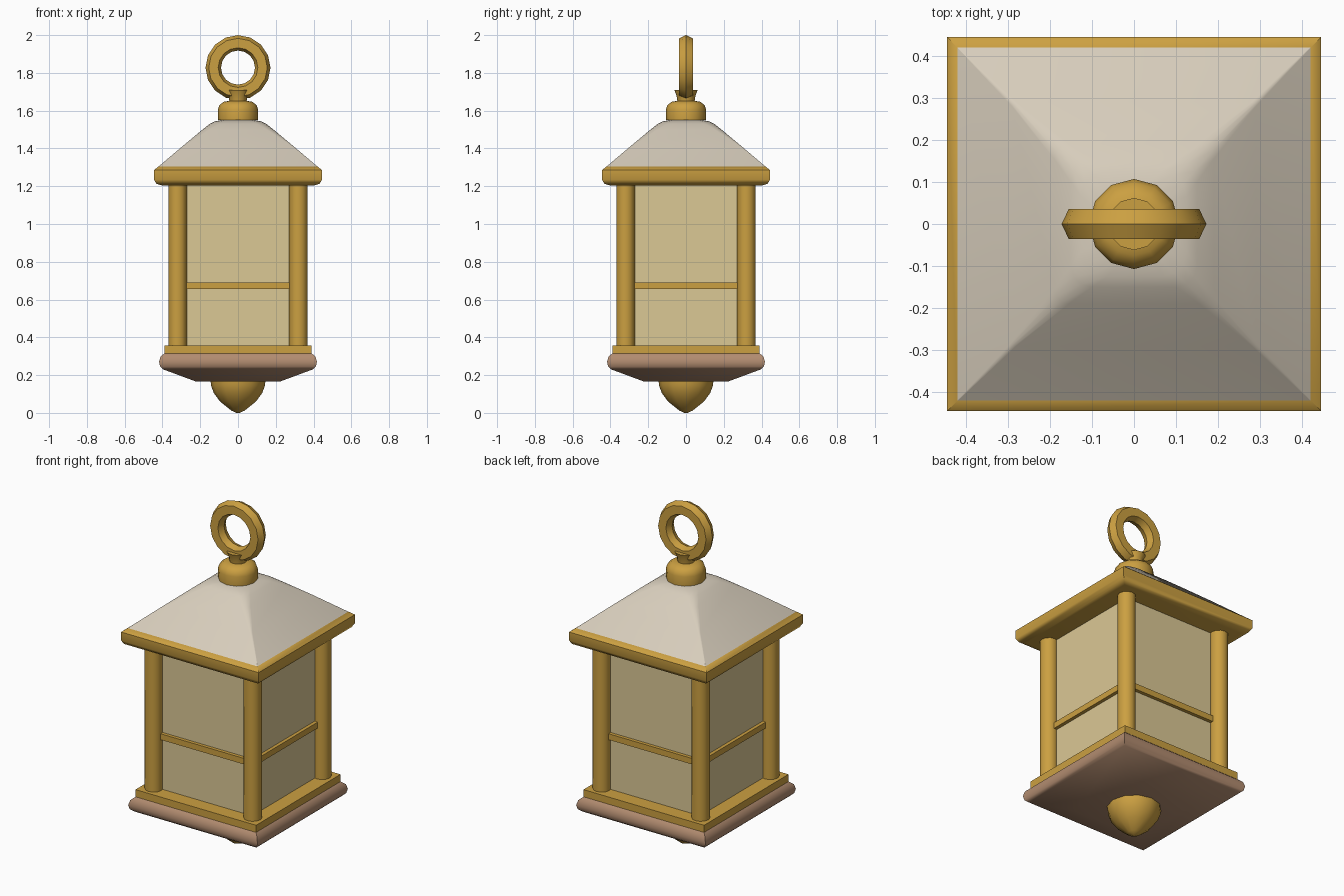
import bpy, bmesh
from math import sin, cos, pi, radians

cube = bpy.data.objects.get("Cube")
if cube:
    bpy.data.objects.remove(cube, do_unlink=True)


def material(name, rgb):
    m = bpy.data.materials.new(name)
    m.use_nodes = True
    m.diffuse_color = (*rgb, 1)
    m.node_tree.nodes["Principled BSDF"].inputs["Base Color"].default_value = (*rgb, 1)
    return m


gold = material("aged gold", (0.60, 0.35, 0.053))
stone = material("pale stone", (0.68, 0.61, 0.50))
glass = material("warm frosted glass", (0.71, 0.58, 0.30))
clay = material("rosy clay", (0.445, 0.262, 0.162))


def build(name, rings, mat, angle=35, closed=False):
    """Skin a stack of point rings; cap the ends, or join them into a loop."""
    bm = bmesh.new()
    loops = [[bm.verts.new(p) for p in ring] for ring in rings]
    n = len(loops[0])
    pairs = list(zip(loops, loops[1:]))
    if closed:
        pairs.append((loops[-1], loops[0]))
    else:
        bm.faces.new(loops[0][::-1])
        bm.faces.new(loops[-1])
    for a, b in pairs:
        for i in range(n):
            j = (i + 1) % n
            bm.faces.new((a[i], a[j], b[j], b[i]))
    bmesh.ops.remove_doubles(bm, verts=bm.verts, dist=0.0005)
    bmesh.ops.recalc_face_normals(bm, faces=bm.faces)
    me = bpy.data.meshes.new(name)
    bm.to_mesh(me)
    bm.free()
    me.materials.append(mat)
    ob = bpy.data.objects.new(name, me)
    bpy.context.scene.collection.objects.link(ob)
    bpy.ops.object.select_all(action="DESELECT")
    ob.select_set(True)
    bpy.context.view_layer.objects.active = ob
    bpy.ops.object.shade_smooth_by_angle(angle=radians(angle))
    return ob


def square(half, z, r=0.0, n=1):
    """Square ring whose corners are rounded by r with n points each."""
    pts = []
    for k, (sx, sy) in enumerate([(1, 1), (-1, 1), (-1, -1), (1, -1)]):
        for i in range(n):
            a = k * pi / 2 + (i / (n - 1) * pi / 2 if n > 1 else pi / 4)
            pts.append((sx * (half - r) + r * cos(a), sy * (half - r) + r * sin(a), z))
    return pts


def circle(r, z, n=12, x=0, y=0):
    return [(x + r * cos(2 * pi * i / n), y + r * sin(2 * pi * i / n), z) for i in range(n)]


def square_stack(name, profile, mat, angle=35):
    return build(name, [square(h, z) for h, z in profile], mat, angle)


def turned(name, profile, mat, n=12, x=0, y=0, angle=35):
    return build(name, [circle(r, z, n, x, y) for r, z in profile], mat, angle)


# Base and ledge
square_stack("base", [(0.22, 0.165), (0.395, 0.23), (0.412, 0.245), (0.418, 0.27),
                      (0.41, 0.298), (0.39, 0.315)], clay, 40)
square_stack("base_ledge", [(0.39, 0.31), (0.39, 0.357)], gold)

# Glass body with a crossbar around it
square_stack("glass_body", [(0.305, 0.35), (0.305, 1.21)], glass)
square_stack("crossbar", [(0.325, 0.655), (0.325, 0.69)], gold)

# Corner posts
for side, x in (("left", 0.32), ("right", -0.32)):
    for end, y in (("front", -0.32), ("back", 0.32)):
        turned(f"{end}_{side}_post", [(0.049, 0.35), (0.049, 1.22)], gold, 12, x, y)

# Eaves and roof
square_stack("eaves", [(0.405, 1.205), (0.432, 1.213), (0.445, 1.235),
                       (0.445, 1.285), (0.42, 1.305)], gold, 50)
roof = [(0.422, 1.303, 0.001), (0.29, 1.415, 0.01), (0.19, 1.498, 0.035), (0.15, 1.53, 0.05),
        (0.125, 1.543, 0.06), (0.08, 1.552, 0.06)]
build("roof", [square(h, z, r, 4) for h, z, r in roof], stone)

# Collar and flared neck
turned("collar", [(0.105, 1.55), (0.107, 1.605), (0.098, 1.63), (0.075, 1.647),
                  (0.045, 1.652)], gold, 12, angle=45)
turned("neck", [(0.045, 1.645), (0.05, 1.68), (0.062, 1.71)], gold)

# Hanging ring with a six-sided section
section = [(0.172, 0), (0.155, 0.036), (0.105, 0.036),
           (0.09, 0), (0.105, -0.036), (0.155, -0.036)]
segments = 16
build("hanging_ring",
      [[(r * cos(a), y, 1.828 + r * sin(a)) for r, y in section]
       for a in (2 * pi * i / segments for i in range(segments))],
      gold, 30, closed=True)

# Bottom finial
turned("finial", [(0.008, 0.0), (0.035, 0.012), (0.095, 0.06), (0.128, 0.105), (0.143, 0.145),
                  (0.145, 0.17)], gold, 12, angle=40)
